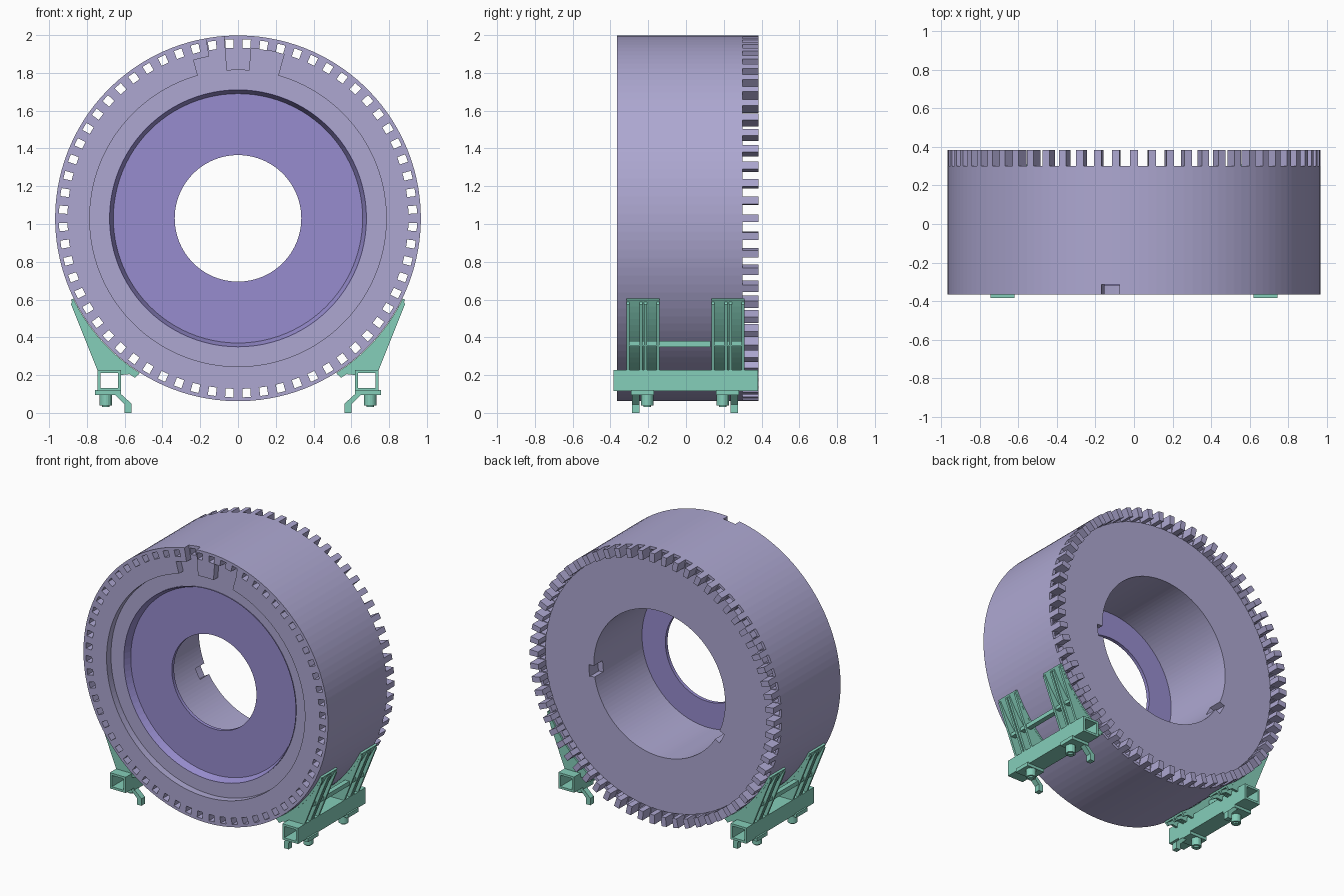
import bpy, bmesh
from math import sin, cos, pi, radians

if "Cube" in bpy.data.objects:
    bpy.data.objects.remove(bpy.data.objects["Cube"])

CZ = 1.03            # height of the ring axis
R = 0.968            # outer radius
N = 64               # teeth around the rim
PITCH = 2 * pi / N


def material(name, rgb):
    m = bpy.data.materials.new(name)
    m.use_nodes = True
    m.diffuse_color = (*rgb, 1)
    m.node_tree.nodes["Principled BSDF"].inputs["Base Color"].default_value = (*rgb, 1)
    return m


LILAC = material("pale lilac", (0.42, 0.39, 0.64))
VIOLET = material("violet", (0.31, 0.265, 0.62))
TEAL = material("teal green", (0.235, 0.62, 0.49))


def finish(bm, name, mat):
    bmesh.ops.recalc_face_normals(bm, faces=bm.faces)
    me = bpy.data.meshes.new(name)
    bm.to_mesh(me)
    bm.free()
    me.materials.append(mat)
    ob = bpy.data.objects.new(name, me)
    bpy.context.collection.objects.link(ob)
    return ob


def polar(a, r):
    return r * sin(a), CZ + r * cos(a)


def prism(name, pts, y0, y1, side, mat=TEAL):
    """Extrude an x-z outline along y; side mirrors it in x."""
    bm = bmesh.new()
    face = bm.faces.new([bm.verts.new((side * x, y0, z)) for x, z in pts])
    new = bmesh.ops.extrude_face_region(bm, geom=[face])["geom"]
    bmesh.ops.translate(bm, vec=(0, y1 - y0, 0),
                        verts=[v for v in new if isinstance(v, bmesh.types.BMVert)])
    return finish(bm, name, mat)


def block(name, x0, x1, y0, y1, z0, z1, side):
    return prism(name, [(x0, z0), (x1, z0), (x1, z1), (x0, z1)], y0, y1, side)


def lathe(name, profile, steps, mat):
    """Closed (radius, y) profile spun about the ring axis."""
    bm = bmesh.new()
    rings = []
    for i in range(steps):
        ring = []
        for r, y in profile:
            x, z = polar(i * 2 * pi / steps, r)
            ring.append(bm.verts.new((x, y, z)))
        rings.append(ring)
    n = len(profile)
    for i in range(steps):
        a, b = rings[i], rings[(i + 1) % steps]
        for j in range(n):
            k = (j + 1) % n
            bm.faces.new((a[j], a[k], b[k], b[j]))
    return finish(bm, name, mat)


# Segmented ring: polar cells, kept or removed by rule
SLOT, HOLE = 0.0285, 0.0225
angles = [(i + 0.5) * PITCH + d for i in range(N) for d in (-SLOT, -HOLE, HOLE, SLOT)]
radii = [0.52, 0.56, 0.68, 0.785, 0.87, 0.903, 0.948, R]
depths = [-0.365, -0.315, -0.25, 0.20, 0.30, 0.385]
NA, NR, ND = len(angles), len(radii) - 1, len(depths) - 1


def solid(i, j, k):
    if not (0 <= j < NR and 0 <= k < ND):
        return False
    i %= NA
    nxt = angles[(i + 1) % NA] + (2 * pi if i == NA - 1 else 0)
    a = (angles[i] + nxt) / 2
    a = (a + pi) % (2 * pi) - pi
    r = (radii[j] + radii[j + 1]) / 2
    y = (depths[k] + depths[k + 1]) / 2
    if y > 0.30:                                   # rear teeth
        return r > 0.9 and i % 4 == 3
    if i % 4 == 1 and 0.903 < r < 0.948:           # through holes
        return False
    if y < -0.25 and r < 0.68:                     # seat of the front disc
        return False
    if y < -0.315:
        if r < 0.785:                              # stepped front face
            return False
        if -0.19 < a < -0.085:                     # open key slot
            return False
        if 0.085 < a < 0.29 and r < 0.9:           # right pocket
            return False
        if -0.28 < a < -0.085 and r < 0.87:        # left pocket
            return False
    if y > 0.20 and r < 0.56:                      # notches in the bore
        if 0.02 < a - pi / 2 < 0.16 or 0.40 < -a - pi / 2 < 0.54:
            return False
    return True


bm = bmesh.new()
cache = {}


def vert(i, j, k):
    key = (i % NA, j, k)
    if key not in cache:
        x, z = polar(angles[key[0]], radii[j])
        cache[key] = bm.verts.new((x, depths[k], z))
    return cache[key]


for i in range(NA):
    for j in range(NR):
        for k in range(ND):
            if not solid(i, j, k):
                continue
            for axis in range(3):
                for step in (0, 1):
                    near = [i, j, k]
                    near[axis] += 2 * step - 1
                    if solid(*near):
                        continue
                    quad = []
                    for u, v in ((0, 0), (1, 0), (1, 1), (0, 1)):
                        off = [u, v]
                        off.insert(axis, step)
                        quad.append(vert(i + off[0], j + off[1], k + off[2]))
                    bm.faces.new(quad)
finish(bm, "toothed_ring", LILAC)

# Dished front disc with a central opening
lathe("front_disc", [(0.335, -0.245), (0.335, -0.27), (0.66, -0.27),
                     (0.68, -0.32), (0.683, -0.32), (0.683, -0.245)], 96, VIOLET)


def arc(r, a0, a1, n=14):
    return [polar(radians(a0 + (a1 - a0) * t / n), r) for t in range(n + 1)]


# Cradles on both sides
rib = arc(0.971, 116, 147.5) + [(0.545, 0.185), (0.575, 0.205), (0.625, 0.2),
                                (0.625, 0.228), (0.745, 0.228), (0.884, 0.575)]
saddle = arc(0.97, 116, 147.5) + arc(0.984, 147.5, 116)
hook = [(0.565, 0), (0.60, 0), (0.60, 0.045), (0.655, 0.10), (0.62, 0.10), (0.565, 0.05)]

for side, word in ((1, "left"), (-1, "right")):
    # Square tube beam
    x0, x1, z0, z1, t = 0.62, 0.745, 0.115, 0.228, 0.016
    for part, box in (("bottom", (x0, x1, z0, z0 + t)), ("top", (x0, x1, z1 - t, z1)),
                      ("inner", (x0, x0 + t, z0 + t, z1 - t)),
                      ("outer", (x1 - t, x1, z0 + t, z1 - t))):
        block(f"{word}_beam_{part}", box[0], box[1], -0.385, 0.38, box[2], box[3], side)
    # Tie bar between the two saddles
    block(f"{word}_tie_bar", 0.755, 0.79, -0.15, 0.13, 0.35, 0.38, side)
    for end, c in (("front", -0.23), ("rear", 0.22)):
        # Curved saddle, ribs and cross strip
        prism(f"{word}_{end}_saddle", saddle, c - 0.085, c + 0.09, side)
        for n, y in enumerate((-0.076, -0.008, 0.016, 0.081)):
            prism(f"{word}_{end}_rib_{n}", rib, c + y - 0.008, c + y + 0.008, side)
        block(f"{word}_{end}_strip", 0.755, 0.79, c - 0.075, c + 0.08, 0.355, 0.38, side)
        # Clamp plate, hooked foot and bolt
        d = -1 if c < 0 else 1
        block(f"{word}_{end}_clamp_plate", 0.62, 0.757, c - 0.06, c + 0.06, 0.095, 0.122, side)
        foot = c + 0.035 * d
        prism(f"{word}_{end}_foot", hook, foot - 0.02, foot + 0.02, side)
        bolt_y = c - 0.025 * d
        for part, rad, low in (("bolt", 0.033, 0.04), ("bolt_tip", 0.02, 0.03)):
            bm = bmesh.new()
            bmesh.ops.create_cone(bm, cap_ends=True, segments=16, radius1=rad,
                                  radius2=rad, depth=0.1 - low)
            bmesh.ops.translate(bm, verts=bm.verts,
                                vec=(side * 0.70, bolt_y, (0.1 + low) / 2))
            finish(bm, f"{word}_{end}_{part}", TEAL)
